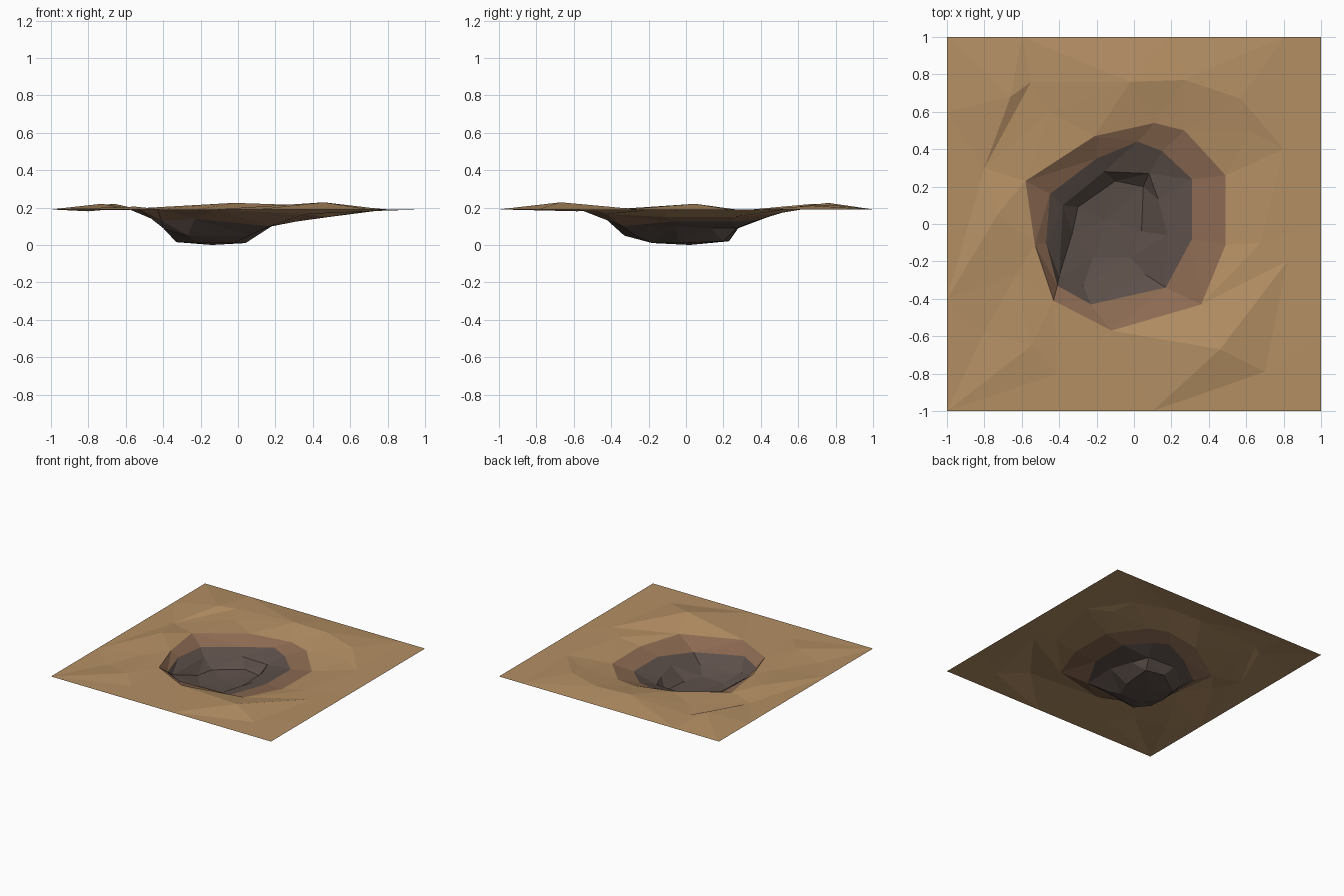
import bpy
from mathutils import Vector
from mathutils.geometry import delaunay_2d_cdt

FLAT = 0.19   # level of the tile border

# Tile border, counter-clockwise
border = [(-1, -1), (0.1, -1), (1, -1), (1, -0.6), (1, 0), (1, 1), (0.8, 1),
          (0.2, 1), (-0.6, 1), (-1, 1), (-1, 0.6), (-1, -0.4)]
border = [(x, y, FLAT) for x, y in border]

# Rolling ground bumps
bumps = [(-0.55, 0.76, 0.195), (-0.66, 0.68, 0.22), (-0.80, 0.30, 0.185),
         (-0.45, 0.60, 0.19), (-0.02, 0.76, 0.225), (0.27, 0.77, 0.215),
         (0.57, 0.67, 0.21), (0.62, 0.50, 0.185), (0.80, 0.40, 0.19),
         (-0.73, 0.05, 0.22), (-0.63, -0.27, 0.195), (-0.80, -0.58, 0.18),
         (-0.55, -0.65, 0.205), (-0.41, -0.80, 0.19), (0.46, -0.67, 0.228),
         (0.70, -0.79, 0.19), (0.82, -0.20, 0.185), (0.68, -0.10, 0.18)]

# Pit rings: lip, slope foot, wall ledge, floor edge
lip = [(-0.58, 0.23, 0.19), (-0.53, -0.11, 0.19), (-0.43, -0.41, 0.19),
       (-0.12, -0.57, 0.19), (0.36, -0.43, 0.165), (0.49, -0.11, 0.15),
       (0.49, 0.26, 0.15), (0.27, 0.50, 0.17), (0.11, 0.54, 0.18), (-0.21, 0.47, 0.19)]
foot = [(-0.45, 0.16, 0.135), (-0.47, -0.10, 0.145), (-0.41, -0.33, 0.13),
        (-0.23, -0.43, 0.14), (0.17, -0.34, 0.10), (0.31, -0.08, 0.125),
        (0.31, 0.24, 0.125), (0.15, 0.39, 0.135), (0.02, 0.44, 0.15), (-0.20, 0.35, 0.13)]
ledge = [(-0.38, 0.10, 0.09), (-0.40, -0.28, 0.09), (-0.27, -0.33, 0.05),
         (0.06, -0.27, 0.05), (0.18, -0.06, 0.10), (0.13, 0.13, 0.09),
         (0.08, 0.27, 0.09), (-0.16, 0.28, 0.09)]
floor = [(-0.30, 0.09, 0.015), (-0.33, -0.05, 0.015), (-0.22, -0.18, 0.01),
         (-0.02, -0.18, 0.01), (0.04, -0.04, 0.01), (0.05, 0.20, 0.02),
         (-0.10, 0.23, 0.02)]
centre = [(-0.14, 0.02, 0.0)]


def material(name, rgb):
    m = bpy.data.materials.new(name)
    m.diffuse_color = (*rgb, 1)
    return m


def inside(p, ring):
    """Even-odd test of a point against a ring seen from above."""
    hit = False
    for (ax, ay, _), (bx, by, _) in zip(ring, ring[1:] + ring[:1]):
        if (ay > p.y) != (by > p.y) and p.x < (bx - ax) * (p.y - ay) / (by - ay) + ax:
            hit = not hit
    return hit


# Triangulate the whole tile, keeping every ring as an edge loop
pts, edges = bumps + centre, []
for ring in (border, lip, foot, ledge, floor):
    start, n = len(pts), len(ring)
    pts += ring
    edges += [(start + i, start + (i + 1) % n) for i in range(n)]
# Crease of the small steep step in the ground
edges += [(0, 2), (0, 1), (1, 2), (3, 4), (4, 5), (14, 15)]
verts, _, faces, orig, _, _ = delaunay_2d_cdt(
    [Vector(p[:2]) for p in pts], edges, [], 0, 1e-5)
coords = [(v.x, v.y, pts[o[0]][2] if o else FLAT) for v, o in zip(verts, orig)]

mesh = bpy.data.meshes.new("ground_with_pit")
mesh.from_pydata(coords, [], faces)
mesh.update()
tile = bpy.data.objects.new("ground_with_pit", mesh)
bpy.context.collection.objects.link(tile)

# Colours by ring: sandy ground, brown slope, dark pit
mesh.materials.append(material("sandy ground", (0.456, 0.275, 0.127)))
mesh.materials.append(material("brown slope", (0.262, 0.144, 0.084)))
mesh.materials.append(material("dark pit", (0.107, 0.078, 0.067)))
for f in mesh.polygons:
    f.material_index = 2 if inside(f.center, foot) else 1 if inside(f.center, lip) else 0
    f.use_smooth = False
    if f.normal.z < 0:
        f.flip()
